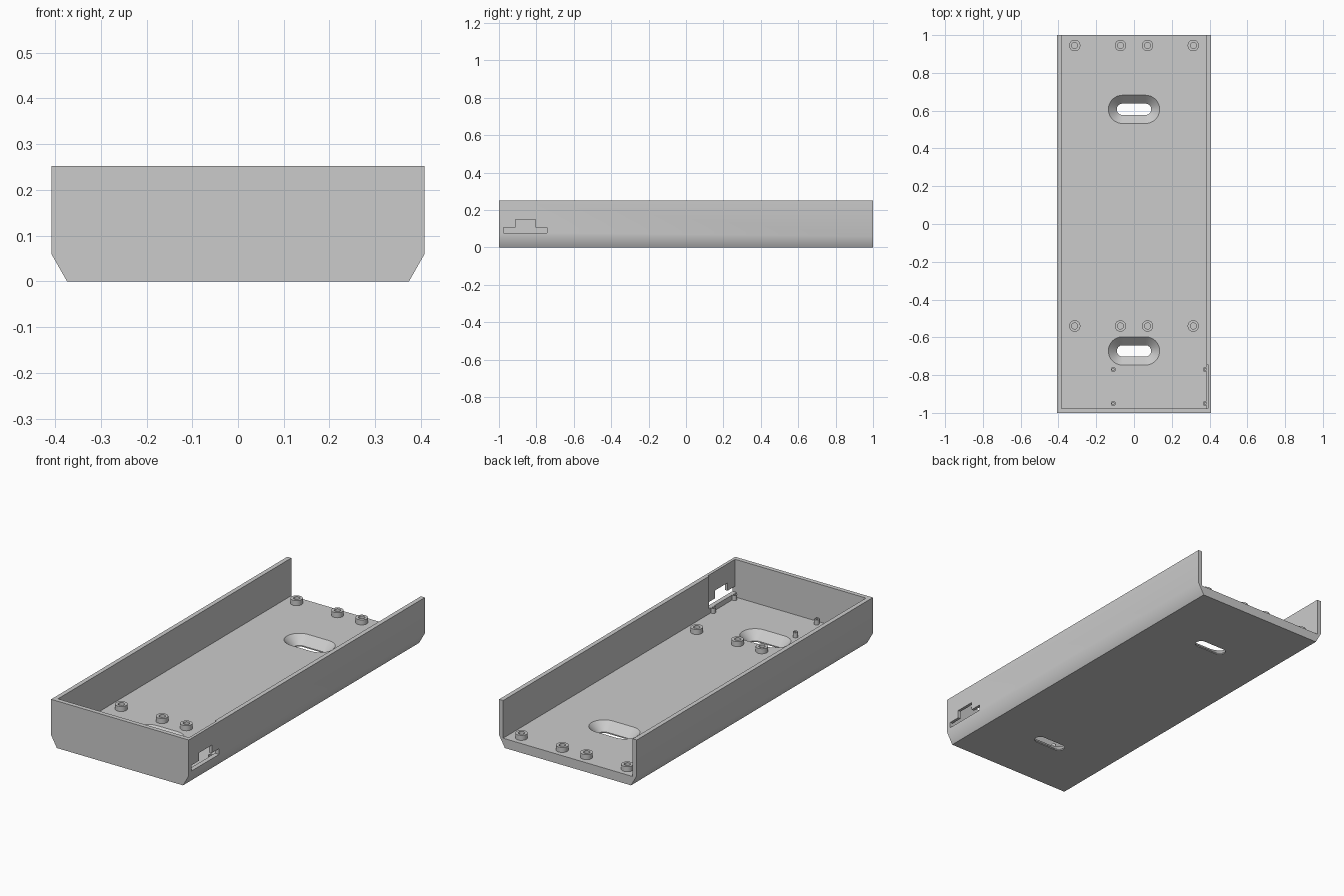
import bpy, bmesh, math

cube = bpy.data.objects.get("Cube")
if cube:
    bpy.data.objects.remove(cube, do_unlink=True)

GREY = bpy.data.materials.new("plain_grey")
GREY.use_nodes = True
COLOUR = (0.6, 0.6, 0.6, 1)
GREY.diffuse_color = COLOUR
GREY.node_tree.nodes["Principled BSDF"].inputs["Base Color"].default_value = COLOUR

HALF_W, HEIGHT, WALL, FLOOR = 0.408, 0.252, 0.024, 0.05
INNER = HALF_W - WALL
FRONT = -1 + WALL
BOARD_Z = 0.077


def make(name, bm):
    bmesh.ops.recalc_face_normals(bm, faces=bm.faces)
    mesh = bpy.data.meshes.new(name)
    bm.to_mesh(mesh)
    bm.free()
    mesh.materials.append(GREY)
    ob = bpy.data.objects.new(name, mesh)
    bpy.context.collection.objects.link(ob)
    return ob


def loft(name, loops, closed=False):
    """Skin equal-length loops of points; cap the ends, or join last to first."""
    bm = bmesh.new()
    rings = [[bm.verts.new(p) for p in loop] for loop in loops]
    n = len(rings[0])
    pairs = list(zip(rings, rings[1:]))
    if closed:
        pairs.append((rings[-1], rings[0]))
    else:
        bm.faces.new(rings[0])
        bm.faces.new(rings[-1])
    for a, b in pairs:
        for i in range(n):
            j = (i + 1) % n
            bm.faces.new((a[i], a[j], b[j], b[i]))
    return make(name, bm)


def box(name, x0, x1, y0, y1, z0, z1):
    return loft(name, [[(x0, y0, z), (x1, y0, z), (x1, y1, z), (x0, y1, z)] for z in (z0, z1)])


def activate(ob):
    bpy.ops.object.select_all(action='DESELECT')
    ob.select_set(True)
    bpy.context.view_layer.objects.active = ob


def cut(target, cutter):
    cutter.hide_render = True
    mod = target.modifiers.new("cut", 'BOOLEAN')
    mod.operation = 'DIFFERENCE'
    mod.solver = 'EXACT'
    mod.object = cutter
    activate(target)
    bpy.ops.object.modifier_apply(modifier=mod.name)
    bpy.data.objects.remove(cutter, do_unlink=True)


def smooth(ob):
    activate(ob)
    bpy.ops.object.shade_smooth_by_angle(angle=math.radians(35))


def circle(cx, cy, r, z, n=32):
    return [(cx + r * math.cos(2 * math.pi * i / n),
             cy + r * math.sin(2 * math.pi * i / n), z) for i in range(n)]


def stadium(cy, half, r, z, n=16):
    pts = []
    for side, start in ((1, -math.pi / 2), (-1, math.pi / 2)):
        for i in range(n + 1):
            a = start + math.pi * i / n
            pts.append((side * half + r * math.cos(a), cy + r * math.sin(a), z))
    return pts


# Tray body: chamfered bar, hollowed and open at the back
right = [(0.374, 0), (HALF_W, 0.06), (HALF_W, HEIGHT)]
profile = right + [(-x, z) for x, z in reversed(right)]
tray = loft("tray", [[(x, y, z) for x, z in profile] for y in (-1, 1)])
cut(tray, box("cavity", -INNER, INNER, FRONT, 1.1, FLOOR, 0.4))

# Countersunk mounting slots through the floor
for cy in (0.607, -0.672):
    levels = [(-0.02, 0.03), (0.006, 0.03), (0.06, 0.085)]
    cut(tray, loft("slot", [stadium(cy, 0.061, r, z) for z, r in levels]))

# Circuit board recess and connector opening in the left wall
Y0, Y1 = FRONT, -0.743
cut(tray, box("board_recess", 0.35, 0.392, Y0, Y1, BOARD_Z, 0.4))
cut(tray, box("board_edge_opening", 0.35, 0.5, Y0, Y1, BOARD_Z, 0.108))
cut(tray, box("connector_opening", 0.35, 0.5, -0.912, -0.805, 0.09, 0.15))
smooth(tray)
weighted = tray.modifiers.new("weighted_normals", 'WEIGHTED_NORMAL')
weighted.keep_sharp = True


# Hollow screw bosses standing on the floor
def boss(name, x, y, r_out, r_in):
    bottom = FLOOR - 0.005
    rings = [(r_out, bottom), (r_out, BOARD_Z), (r_in, BOARD_Z), (r_in, bottom)]
    smooth(loft(name, [circle(x, y, r, z) for r, z in rings], closed=True))


for y in (0.945, -0.54):
    for x in (-0.314, -0.072, 0.072, 0.314):
        boss("large_boss", x, y, 0.03, 0.016)
for y in (-0.77, -0.95):
    for x in (-0.11, 0.378):
        boss("small_boss", x, y, 0.013, 0.006)
